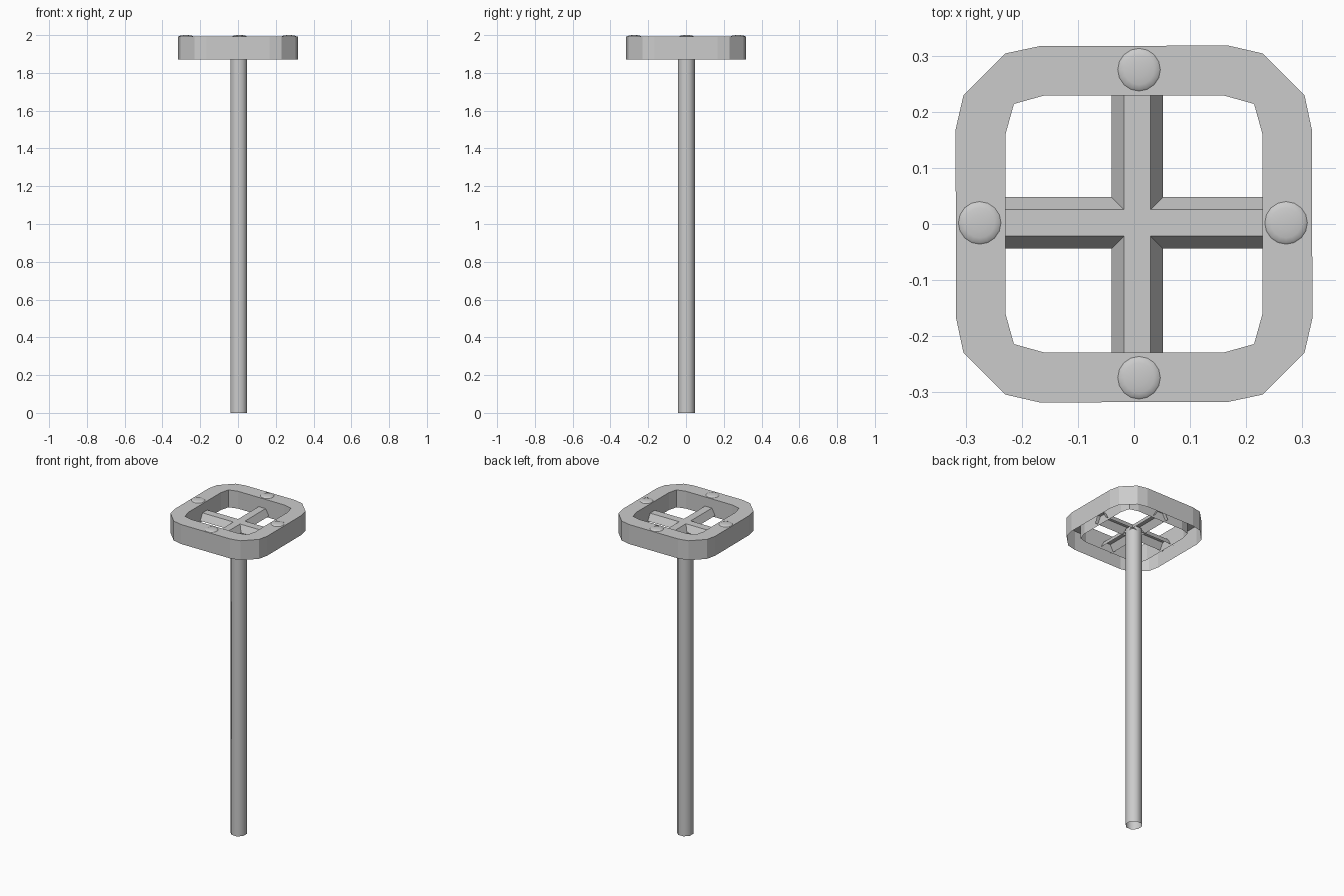
import bpy, bmesh, math

if "Cube" in bpy.data.objects:
    bpy.data.objects.remove(bpy.data.objects["Cube"])

RIM_TOP, RIM_BOTTOM, INNER_BOTTOM = 1.993, 1.872, 1.885


def finish(bm, name, angle=40):
    bmesh.ops.recalc_face_normals(bm, faces=bm.faces)
    me = bpy.data.meshes.new(name)
    bm.to_mesh(me)
    bm.free()
    ob = bpy.data.objects.new(name, me)
    bpy.context.collection.objects.link(ob)
    bpy.ops.object.select_all(action='DESELECT')
    ob.select_set(True)
    bpy.context.view_layer.objects.active = ob
    if angle:
        bpy.ops.object.shade_smooth_by_angle(angle=math.radians(angle))
    return ob


def rounded_square(corner):
    # repeat one corner (clockwise points) by quarter turns
    pts, c = [], corner
    for _ in range(4):
        pts += c
        c = [(y, -x) for x, y in c]
    return pts


def wall(bm, pts, top, bottom):
    hi = [bm.verts.new((x, y, top)) for x, y in pts]
    lo = [bm.verts.new((x, y, bottom)) for x, y in pts]
    n = len(pts)
    for i in range(n):
        j = (i + 1) % n
        bm.faces.new((hi[i], hi[j], lo[j], lo[i]))
    return [bm.edges.get((hi[i], hi[(i + 1) % n])) for i in range(n)]


# Rim: outer wall, inner wall and flat top, open underneath
bm = bmesh.new()
outer = rounded_square([(0.168, 0.318), (0.229, 0.304), (0.304, 0.229), (0.317, 0.168)])
inner = rounded_square([(0.160, 0.229), (0.214, 0.214), (0.229, 0.160)])
edges = wall(bm, outer, RIM_TOP, RIM_BOTTOM) + wall(bm, inner, RIM_TOP, INNER_BOTTOM)
bmesh.ops.triangle_fill(bm, use_beauty=True, use_dissolve=False,
                        edges=edges, normal=(0, 0, 1))
finish(bm, "rim", 0)


# Spokes: half-hexagon channels crossing at the hub
def spoke(name, turned, shift):
    bm = bmesh.new()
    section = [(-0.046, 1.895), (-0.0235, 1.936), (0.0235, 1.936), (0.046, 1.895)]
    rows = []
    for end in (-0.25, 0.25):
        rows.append([bm.verts.new((o + shift, end, z) if turned else (end, o + shift, z))
                     for o, z in section])
    a, b = rows
    for i in range(3):
        bm.faces.new((a[i], a[i + 1], b[i + 1], b[i]))
    finish(bm, name)


spoke("spoke_side_to_side", False, 0.002)
spoke("spoke_front_to_back", True, 0.006)

# Pole: slim eight-sided tube
bm = bmesh.new()
ring = [(0.004 + 0.048 * math.cos(math.radians(22.5 + 45 * i)),
         0.002 + 0.048 * math.sin(math.radians(22.5 + 45 * i))) for i in range(8)]
wall(bm, ring, 1.92, 0.0)
finish(bm, "pole", 50)

# Low domed studs on the rim
for name, x, y in (("left", -0.275, 0.002), ("right", 0.271, 0.002),
                   ("front", 0.009, -0.274), ("back", 0.009, 0.275)):
    bm = bmesh.new()
    bmesh.ops.create_uvsphere(bm, u_segments=16, v_segments=8, radius=1)
    bmesh.ops.delete(bm, geom=[v for v in bm.verts if v.co.z < -0.01], context='VERTS')
    for v in bm.verts:
        v.co = (x + v.co.x * 0.038, y + v.co.y * 0.038, RIM_TOP + v.co.z * 0.007)
    finish(bm, "stud_" + name, 60)
